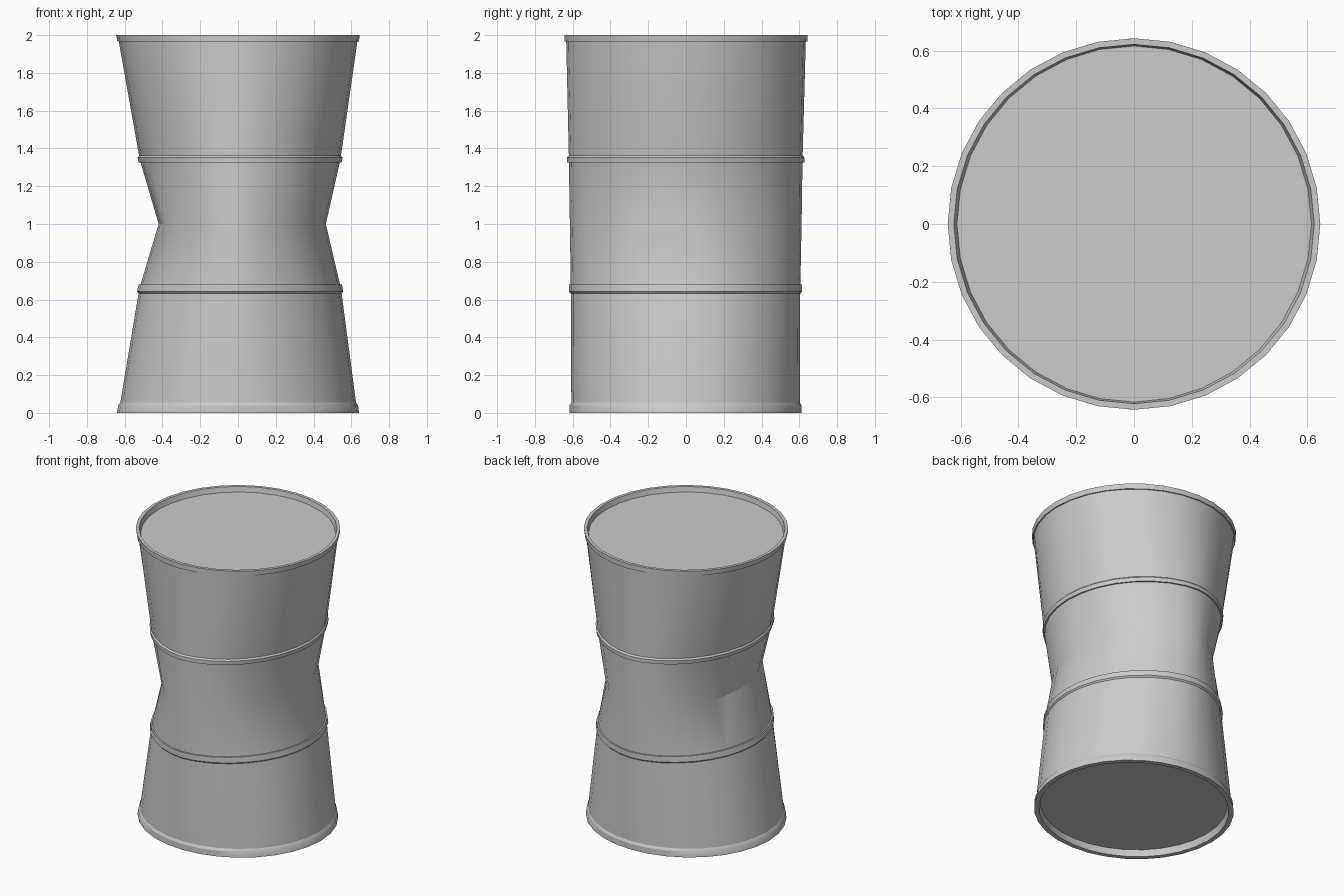
import bpy
import bmesh
import math

if "Cube" in bpy.data.objects:
    bpy.data.objects.remove(bpy.data.objects["Cube"], do_unlink=True)

SIDES = 32

steel = bpy.data.materials.new("grey_steel")
steel.use_nodes = True
GREY = (0.6, 0.6, 0.6, 1)
steel.diffuse_color = GREY
steel.node_tree.nodes["Principled BSDF"].inputs["Base Color"].default_value = GREY

# Crushed drum outline: height, reach to -x, +x, -y, +y, and pinch of the section
STATIONS = [
    (0.00, 0.632, 0.632, 0.607, 0.602, 1.0),
    (0.66, 0.522, 0.545, 0.610, 0.605, 1.1),
    (1.00, 0.420, 0.465, 0.615, 0.612, 1.15),
    (1.34, 0.520, 0.542, 0.620, 0.617, 1.1),
    (2.00, 0.637, 0.637, 0.635, 0.635, 1.0),
]


def section(z):
    """Outline values at height z, blended between stations."""
    for low, high in zip(STATIONS, STATIONS[1:]):
        if z <= high[0]:
            t = (z - low[0]) / (high[0] - low[0])
            return [a + (b - a) * t for a, b in zip(low[1:], high[1:])]


def ring(bm, z, offset):
    x_neg, x_pos, y_neg, y_pos, pinch = section(z)
    verts = []
    for i in range(SIDES):
        c = math.cos(math.tau * i / SIDES)
        s = math.sin(math.tau * i / SIDES)
        rx = (x_pos if c > 0 else x_neg) + offset
        ry = (y_pos if s > 0 else y_neg) + offset
        x = math.copysign(abs(c) ** pinch, c) * rx
        verts.append(bm.verts.new((x, s * ry, z)))
    return verts


def loft(name, profile, cap=False):
    """Skin rings given as (height, offset from the outline), bottom outside first."""
    bm = bmesh.new()
    rings = [ring(bm, z, offset) for z, offset in profile]
    for a, b in zip(rings, rings[1:]):
        for i in range(SIDES):
            j = (i + 1) % SIDES
            bm.faces.new((a[i], a[j], b[j], b[i]))
    if cap:
        bm.faces.new(rings[0][::-1])
        bm.faces.new(rings[-1])
    mesh = bpy.data.meshes.new(name)
    bm.to_mesh(mesh)
    bm.free()
    mesh.materials.append(steel)
    obj = bpy.data.objects.new(name, mesh)
    bpy.context.collection.objects.link(obj)
    bpy.ops.object.select_all(action="DESELECT")
    obj.select_set(True)
    bpy.context.view_layer.objects.active = obj
    bpy.ops.object.shade_smooth_by_angle(angle=math.radians(30))


# Drum wall closed by recessed lids
loft("drum_body", [(0.045, 0), (0.66, 0), (1, 0), (1.34, 0), (1.965, 0)], cap=True)

# Hoops, each square on the side facing the waist
loft("lower_hoop", [(0.632, 0), (0.642, 0.01), (0.68, 0.01), (0.68, -0.005)])
loft("upper_hoop", [(1.325, -0.005), (1.325, 0.01), (1.352, 0.01), (1.362, 0)])

# Raised rims with an inner wall down to the lids
loft("top_rim", [(1.965, -0.005), (1.965, 0.008), (2, 0.008), (2, -0.013), (1.964, -0.018)])
loft("bottom_rim", [(0.046, -0.026), (0, -0.022), (0, 0.009), (0.04, 0.009), (0.055, 0)])
